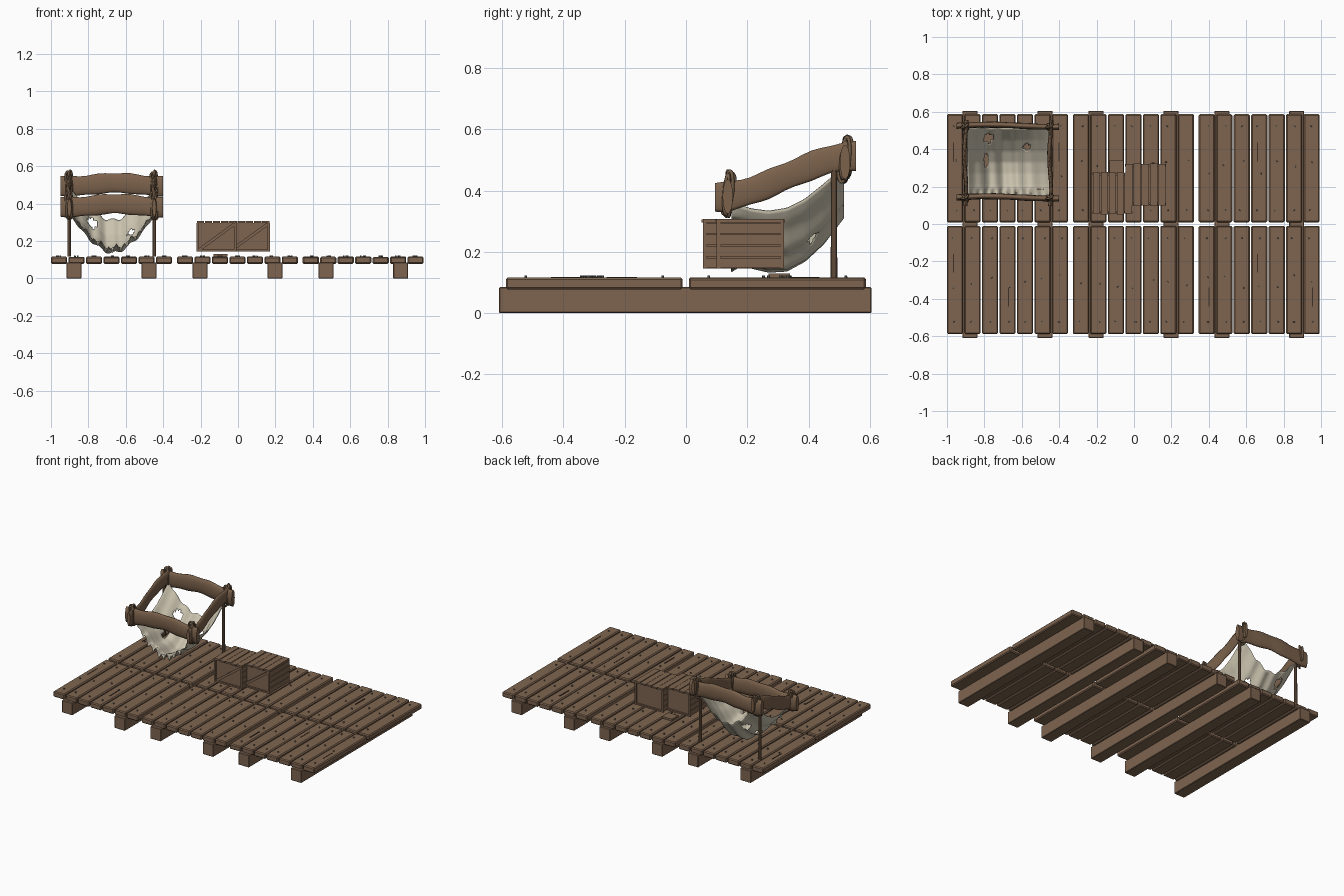
import bpy, bmesh, math, random
from mathutils import Vector, Matrix

random.seed(4)
if "Cube" in bpy.data.objects:
    bpy.data.objects.remove(bpy.data.objects["Cube"])


def material(name, rgb):
    m = bpy.data.materials.new(name)
    m.use_nodes = True
    m.diffuse_color = (*rgb, 1)
    bsdf = m.node_tree.nodes["Principled BSDF"]
    bsdf.inputs["Base Color"].default_value = (*rgb, 1)
    bsdf.inputs["Roughness"].default_value = 0.9
    return m


WOOD = material("brown wood", (0.21, 0.13, 0.08))
LOG = material("log wood", (0.2, 0.122, 0.072))
DARK = material("dark crack", (0.05, 0.03, 0.02))
ROPE = material("rope brown", (0.17, 0.11, 0.065))
CLOTH = material("cream cloth", (0.6, 0.55, 0.43))
STEEL = material("nail grey", (0.13, 0.13, 0.12))


def finish(name, bm, mat, smooth=False, bevel=0):
    bmesh.ops.recalc_face_normals(bm, faces=bm.faces)
    me = bpy.data.meshes.new(name)
    bm.to_mesh(me)
    bm.free()
    me.materials.append(mat)
    ob = bpy.data.objects.new(name, me)
    bpy.context.collection.objects.link(ob)
    for p in me.polygons:
        p.use_smooth = smooth
    if bevel:
        mod = ob.modifiers.new("bevel", "BEVEL")
        mod.width, mod.segments = bevel, 1
    return ob


def box(bm, x0, x1, y0, y1, z0, z1, turn=None):
    size = Matrix.Diagonal((x1 - x0, y1 - y0, z1 - z0, 1))
    mid = Matrix.Translation(((x0 + x1) / 2, (y0 + y1) / 2, (z0 + z1) / 2))
    bmesh.ops.create_cube(bm, size=1, matrix=mid @ (turn or Matrix()) @ size)


def log(name, path, side, wide, tall, sides=14):
    """Sweep an upright ellipse along a path and cap both ends."""
    bm = bmesh.new()
    rings = []
    for i, p in enumerate(path):
        k = 1 + 0.06 * math.sin(i * 1.3)
        rings.append([bm.verts.new(Vector(p) + Vector(side) * wide * k * math.cos(a)
                                   + Vector((0, 0, tall * k * math.sin(a))))
                      for a in (math.tau * j / sides for j in range(sides))])
    for r, s in zip(rings, rings[1:]):
        for j in range(sides):
            n = (j + 1) % sides
            bm.faces.new((r[j], r[n], s[n], s[j]))
    bm.faces.new(rings[0])
    bm.faces.new(rings[-1])
    ob = finish(name, bm, LOG, True)
    for p in ob.data.polygons:
        p.use_smooth = len(p.vertices) == 4
    return ob


# Deck: bearers, then planks in three bays and two rows
bm = bmesh.new()
for x in (-0.877, -0.476, -0.203, 0.198, 0.47, 0.87):
    box(bm, x - 0.04, x + 0.04, -0.61, 0.605, 0, 0.085)
finish("deck_bearers", bm, WOOD, bevel=0.003)

planks, nails = bmesh.new(), bmesh.new()
for bay in (-1, -0.327, 0.346):
    for i in range(7):
        x = bay + i * 0.0935
        for y0, y1 in ((-0.588, -0.011), (0.009, 0.587)):
            drop = random.uniform(0, 0.003)
            box(planks, x, x + 0.086, y0, y1, 0.078, 0.117 - drop)
            for y in (y0 + 0.065, (y0 + y1) / 2 + random.uniform(-0.05, 0.05), y1 - 0.065):
                spot = Matrix.Translation((x + random.uniform(0.03, 0.055), y, 0.118))
                bmesh.ops.create_cone(nails, cap_ends=True, segments=6, radius1=0.005,
                                      radius2=0.004, depth=0.01, matrix=spot)
finish("deck_planks", planks, WOOD, bevel=0.006)
finish("deck_nails", nails, STEEL)

bm = bmesh.new()
for x, y in ((-0.965, 0.385), (-0.4, 0.385), (0.66, 0.385), (-0.965, -0.21),
             (-0.67, -0.39), (0.4, -0.39), (0.66, -0.21), (0.955, -0.39)):
    box(bm, x - 0.003, x + 0.003, y - 0.05, y + 0.05, 0.112, 0.118)
finish("plank_cracks", bm, DARK)


# Crates: recessed panels, corner posts, side slats, diagonal brace, slatted lid
def crate(name, x0, y0, w, d, z0=0.145, z1=0.308):
    bm = bmesh.new()
    x1, y1, t = x0 + w, y0 + d, 0.012
    box(bm, x0 + t, x1 - t, y0 + t, y1 - t, z0, z1 - t)
    for px in (x0, x1 - t):
        for py in (y0, y1 - t):
            box(bm, px, px + t, py, py + t, z0, z1 - t)
    step = (z1 - t - z0) / 4
    for k in range(4):
        za = z0 + k * step
        for px in (x0 + 0.002, x1 - 0.01):
            box(bm, px, px + 0.008, y0 + t, y1 - t, za + 0.002, za + step - 0.002)
    mid = (z0 + z1 - t) / 2
    length = math.hypot(w - 2 * t, z1 - z0 - t)
    tilt = Matrix.Rotation(-math.atan2(z1 - z0 - 2 * t, w - 2 * t), 4, "Y")
    cx = (x0 + x1) / 2
    box(bm, cx - length / 2 + 0.005, cx + length / 2 - 0.005, y0 + 0.003, y0 + t,
        mid - 0.008, mid + 0.008, tilt)
    for py in (y0 + 0.001, y1 - t):
        box(bm, x0 + t, x1 - t, py, py + t - 0.001, z0, z0 + 0.01)
    for k in range(5):
        xa = x0 + k * w / 5
        box(bm, xa + 0.002, xa + w / 5 - 0.002, y0 - 0.004 * (k % 2), y1 + 0.003 * (k % 2),
            z1 - t, z1 - 0.002 * (k % 2))
    finish(name, bm, WOOD)


crate("left_crate", -0.222, 0.055, 0.213, 0.22)
crate("right_crate", -0.048, 0.1, 0.218, 0.22)
bm = bmesh.new()
box(bm, -0.13, -0.055, 0.27, 0.34, 0.117, 0.13)
finish("loose_board", bm, WOOD)

# Shelter frame: two rear poles, two cross logs, two sloping rails
XL, XR = -0.902, -0.448
bm = bmesh.new()
for x in (XL, XR):
    bmesh.ops.create_cone(bm, cap_ends=True, segments=10, radius1=0.011, radius2=0.009,
                          depth=0.42, matrix=Matrix.Translation((x, 0.483, 0.327)))
finish("rear_poles", bm, LOG)

for name, y, z in (("front_log", 0.142, 0.39), ("rear_log", 0.525, 0.502)):
    path = [(-0.95 + 0.55 * t, y + 0.006 * math.sin(5 * t), z + 0.009 * math.sin(7 * t - 2.2))
            for t in (i / 16 for i in range(17))]
    log(name, path, (0, 1, 0), 0.016, 0.054)


def rail_z(t):
    return 0.378 + 0.135 * t * t * (3 - 2 * t)


for name, x in (("right_rail", XL), ("left_rail", XR)):
    path = [(x + 0.005 * math.sin(8 * t), 0.095 + 0.46 * t, rail_z(t))
            for t in (i / 16 for i in range(17))]
    log(name, path, (1, 0, 0), 0.011, 0.048)

# Rope lashings: tall crossed loops at each corner
for side, x in (("right", XL), ("left", XR)):
    for end, y, z in (("front", 0.138, 0.39), ("rear", 0.52, 0.502)):
        cu = bpy.data.curves.new(f"{side}_{end}_lashing", "CURVE")
        cu.dimensions, cu.bevel_depth, cu.bevel_resolution = "3D", 0.006, 1
        for turn, lean in ((45, 0.008), (-45, -0.008), (80, 0.012), (10, -0.01)):
            sp = cu.splines.new("POLY")
            sp.points.add(19)
            sp.use_cyclic_u = True
            c, s = math.cos(math.radians(turn)), math.sin(math.radians(turn))
            high = random.uniform(0.062, 0.076)
            for k, p in enumerate(sp.points):
                a = math.tau * k / 20
                r = 0.019 * math.cos(a) + lean * math.sin(a)
                p.co = (x + r * c, y + r * s, z + high * math.sin(a), 1)
        cu.materials.append(ROPE)
        bpy.context.collection.objects.link(bpy.data.objects.new(cu.name, cu))


# Sagging cloth with folds, a ragged front hem and torn holes
def blend(keys, y):
    for (a, za), (b, zb) in zip(keys, keys[1:]):
        if y <= b:
            t = max(0, (y - a) / (b - a))
            return za + (zb - za) * t
    return keys[-1][1]


EDGE = ((0.15, 0.36), (0.21, 0.34), (0.27, 0.332), (0.33, 0.342), (0.39, 0.372),
        (0.45, 0.42), (0.515, 0.475))
BELLY = ((0.15, 0.175), (0.21, 0.15), (0.27, 0.135), (0.33, 0.138), (0.39, 0.17),
         (0.45, 0.225), (0.515, 0.31))


def cloth_z(u, y):
    sag = 1 - abs(u) ** 1.7
    z = blend(EDGE, y) * (1 - sag) + blend(BELLY, y) * sag
    return z + 0.009 * math.sin(17 * u + 3 * y) * (1 - u ** 4)


bm = bmesh.new()
bmesh.ops.create_grid(bm, x_segments=64, y_segments=40, size=1)
torn = [f for f in bm.faces for u, v, ru, rv in
        ((-0.5, 0.7, 0.13, 0.13), (-0.55, 0.05, 0.06, 0.2), (0.45, 0.45, 0.09, 0.1))
        if math.hypot((f.calc_center_median().x - u) / ru,
                      (f.calc_center_median().y - v) / rv) < random.uniform(0.8, 1.1)]
bmesh.ops.delete(bm, geom=list(set(torn)), context="FACES")
for vert in bm.verts:
    u, v = vert.co.x, vert.co.y
    y = 0.332 + 0.183 * v
    tooth = abs((u * 5.5) % 1 - 0.5) * 2
    hem = max(0, (-0.75 - v) / 0.25)
    z = cloth_z(u, y) - hem * 0.045 * tooth * (1 - u ** 4)
    vert.co = (-0.67 + 0.222 * u, y, z)
cloth = finish("hanging_cloth", bm, CLOTH, True)
cloth.modifiers.new("thickness", "SOLIDIFY").thickness = 0.004

# Small sewn patch on the cloth
bm = bmesh.new()
bmesh.ops.create_grid(bm, x_segments=4, y_segments=4, size=0.019)
for vert in bm.verts:
    x, y = vert.co.x - 0.5, vert.co.y + 0.2
    vert.co = (x, y, cloth_z((x + 0.67) / 0.222, y) + 0.005)
finish("cloth_patch", bm, ROPE)
